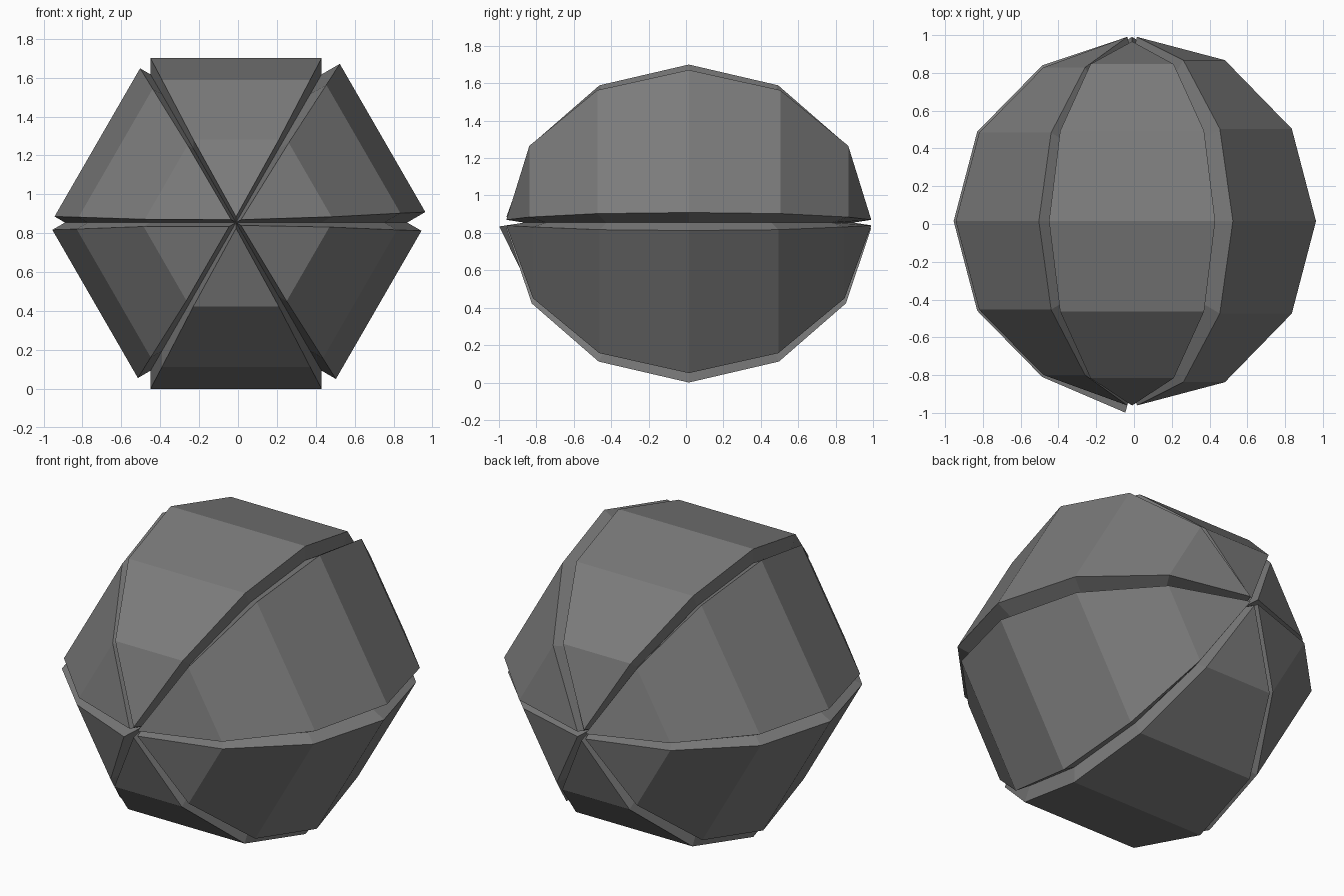
import bpy, bmesh
from math import sin, cos, tan, pi, radians
from mathutils import Vector

if "Cube" in bpy.data.objects:
    bpy.data.objects.remove(bpy.data.objects["Cube"])

CENTRE = Vector((-0.01, 0.015, 0.855))
R = 0.88                       # core radius along the y axis and at the seams
APO = R * cos(pi / 6)          # core radius at the middle of each panel
STEPS = 6                      # facets along each panel

# dark grey shell
DARK = bpy.data.materials.new("dark_grey")
DARK.diffuse_color = (0.2, 0.2, 0.2, 1)
DARK.use_nodes = True
DARK.node_tree.nodes["Principled BSDF"].inputs["Base Color"].default_value = DARK.diffuse_color


def panel(name, angle, thick, front_tip=0.1, back_tip=0.1):
    """Thick six-facet gore running from the front pole to the back pole."""
    out = Vector((cos(angle), 0, sin(angle)))
    side = Vector((-sin(angle), 0, cos(angle)))
    axis = Vector((0, 1, 0))

    # meridian profile and its averaged normals: (y, radial)
    prof = [Vector((-R * cos(pi * i / STEPS), APO * sin(pi * i / STEPS)))
            for i in range(STEPS + 1)]
    seg = []
    for a, b in zip(prof, prof[1:]):
        d = (b - a).normalized()
        seg.append(Vector((-d.y, d.x)))
    nrm = [seg[0]] + [(a + b).normalized() for a, b in zip(seg, seg[1:])] + [seg[-1]]

    bm = bmesh.new()
    rows = []
    for i, (p, n) in enumerate(zip(prof, nrm)):
        pole = i in (0, STEPS)
        t = front_tip if i == 0 else back_tip if i == STEPS else thick
        half = p.y * tan(pi / 6)
        row = []
        for off in (0, t):
            q = p + n * off
            mid = CENTRE + axis * q.x + out * q.y
            if pole:
                v = bm.verts.new(mid)
                row.append((v, v))
            else:
                row.append((bm.verts.new(mid - side * half),
                            bm.verts.new(mid + side * half)))
        rows.append(row)

    def face(*vs):
        bm.faces.new(list(dict.fromkeys(vs)))

    for a, b in zip(rows, rows[1:]):
        for k in (0, 1):       # inner and outer skins
            face(a[k][0], a[k][1], b[k][1], b[k][0])
        for s in (0, 1):       # rims
            face(a[0][s], a[1][s], b[1][s], b[0][s])
    bmesh.ops.recalc_face_normals(bm, faces=bm.faces)
    me = bpy.data.meshes.new(name)
    bm.to_mesh(me)
    bm.free()
    me.materials.append(DARK)
    bpy.context.collection.objects.link(bpy.data.objects.new(name, me))


# six panels around the front-back axis, each standing off slightly differently
panel("panel_upper_right", radians(30), 0.108)
panel("panel_top", radians(90), 0.083, back_tip=0.075)
panel("panel_upper_left", radians(150), 0.062)
panel("panel_lower_left", radians(210), 0.075, front_tip=0.14)
panel("panel_bottom", radians(270), 0.093)
panel("panel_lower_right", radians(330), 0.085)
